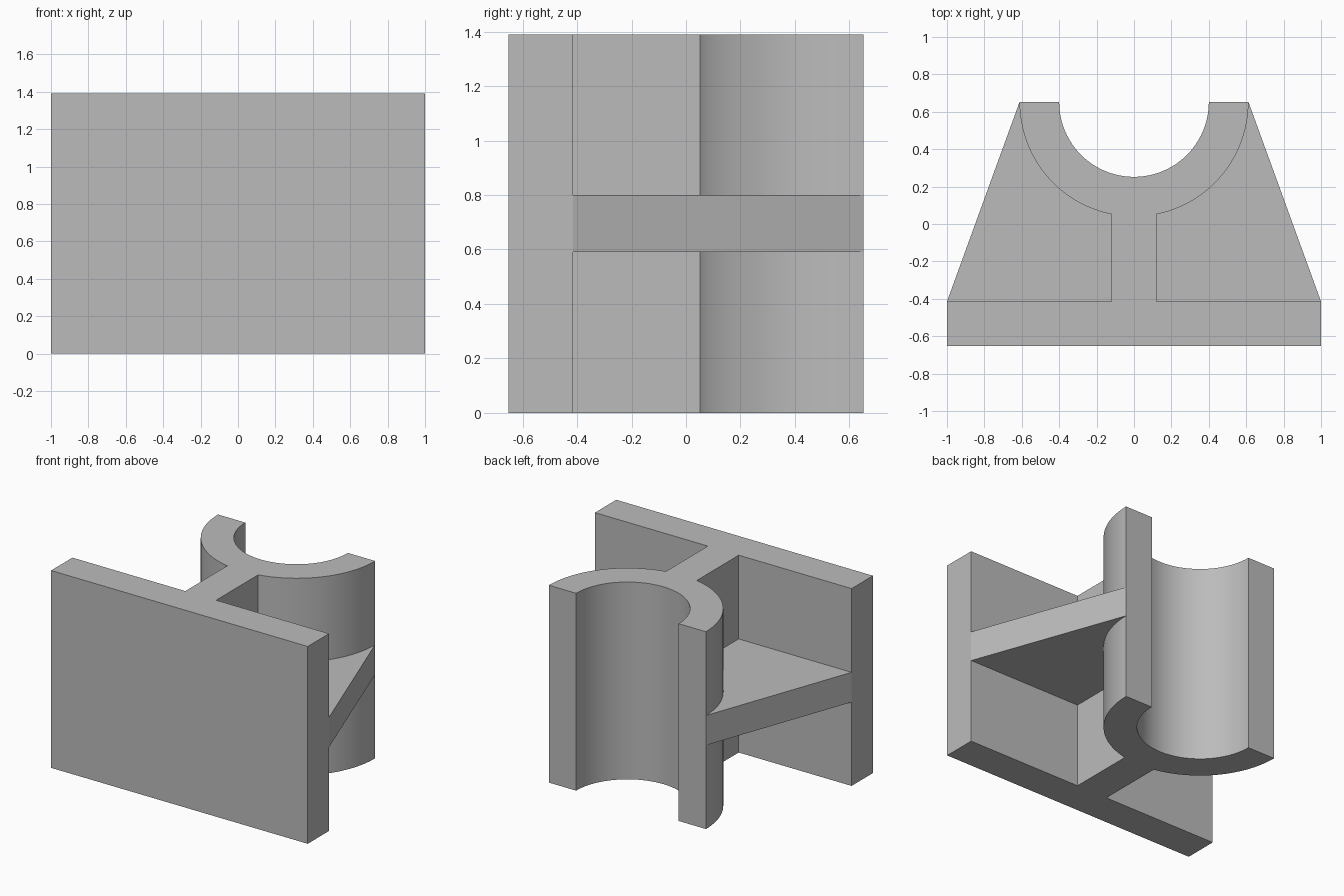
import bpy, bmesh
from math import sin, cos, pi, asin

cube = bpy.data.objects.get("Cube")
if cube:
    bpy.data.objects.remove(cube, do_unlink=True)

# Main dimensions
HEIGHT = 1.39
BACK, FRONT, PLATE = 0.652, -0.652, -0.415
R_IN, R_OUT, WEB = 0.4, 0.612, 0.12
SHELF_LOW, SHELF_HIGH = 0.59, 0.80

grey = bpy.data.materials.new("plain grey")
grey.use_nodes = True
colour = (0.5, 0.5, 0.5, 1)
grey.diffuse_color = colour
grey.node_tree.nodes["Principled BSDF"].inputs["Base Color"].default_value = colour


def arc(radius, start, end, steps):
    """Points around the saddle centre; angle 0 is +x, negative is forward."""
    angles = [start + (end - start) * i / steps for i in range(steps + 1)]
    return [(radius * cos(a), BACK + radius * sin(a)) for a in angles]


def mirrored(points):
    return [(-x, y) for x, y in reversed(points)]


def prism(name, outline, low, high):
    """Extrude a flat outline upward into a closed solid."""
    bm = bmesh.new()
    face = bm.faces.new([bm.verts.new((x, y, low)) for x, y in outline])
    top = bmesh.ops.extrude_face_region(bm, geom=[face])["geom"]
    bmesh.ops.translate(bm, vec=(0, 0, high - low),
                        verts=[v for v in top if isinstance(v, bmesh.types.BMVert)])
    bmesh.ops.recalc_face_normals(bm, faces=bm.faces)
    mesh = bpy.data.meshes.new(name)
    bm.to_mesh(mesh)
    bm.free()
    mesh.materials.append(grey)
    obj = bpy.data.objects.new(name, mesh)
    bpy.context.collection.objects.link(obj)
    bpy.ops.object.select_all(action="DESELECT")
    obj.select_set(True)
    bpy.context.view_layer.objects.active = obj
    bpy.ops.object.shade_smooth_by_angle(angle=pi / 6)
    return obj


# Outer saddle wall on the left, from the web to the back tip
outer = arc(R_OUT, -pi / 2 + asin(WEB / R_OUT), 0, 24)

# Front plate, central web and half-round saddle share one outline
left_half = [(1, FRONT), (1, PLATE), (WEB, PLATE)] + outer
inner = arc(R_IN, 0, -pi, 48)
prism("bracket_body", left_half + inner + mirrored(left_half), 0, HEIGHT)

# Horizontal stiffening shelves either side of the web
shelf = [(WEB, PLATE), (1, PLATE)] + outer[::-1]
prism("left_shelf", shelf, SHELF_LOW, SHELF_HIGH)
prism("right_shelf", mirrored(shelf), SHELF_LOW, SHELF_HIGH)
